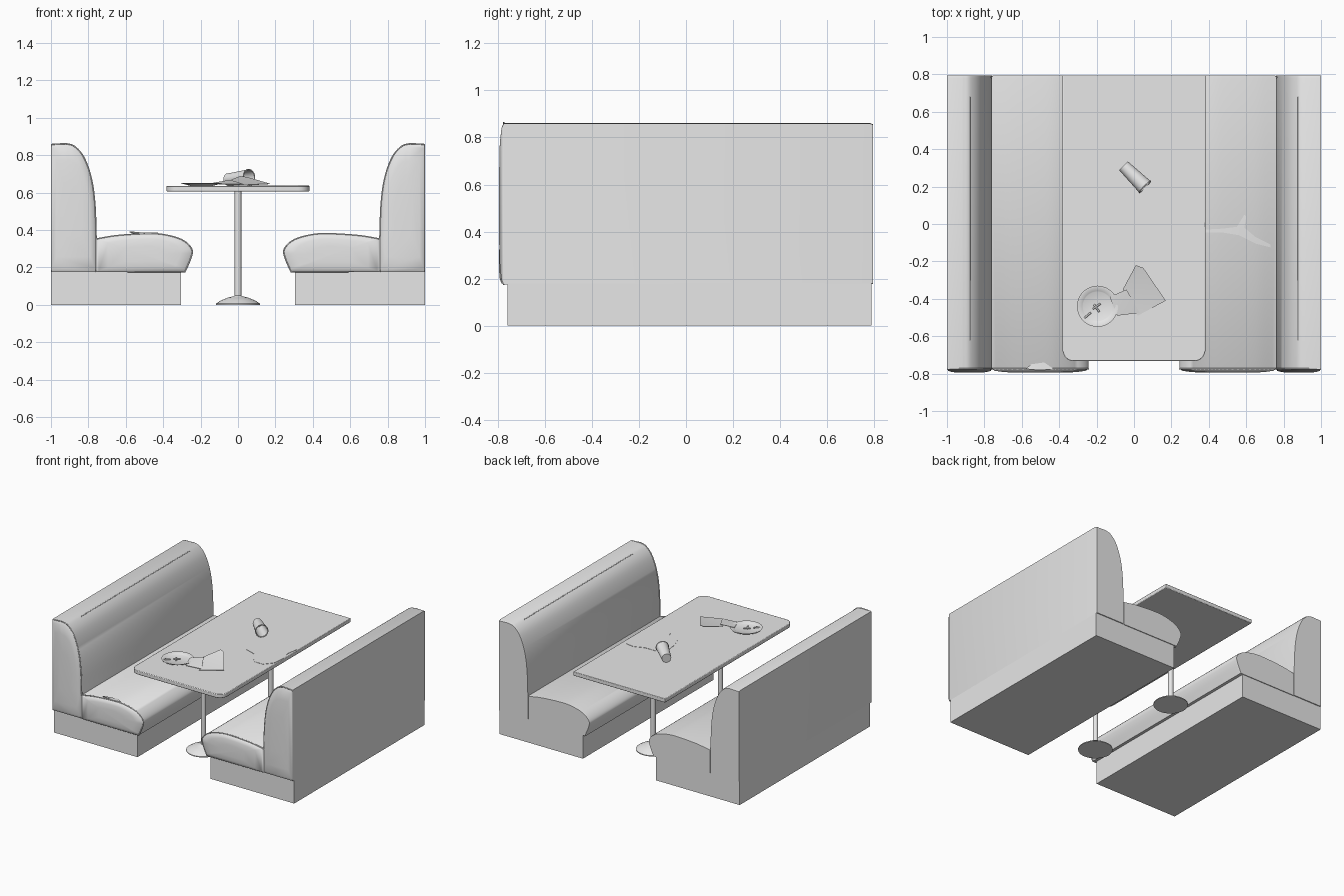
import bpy, bmesh, math
from mathutils import Vector, Matrix

if "Cube" in bpy.data.objects:
    bpy.data.objects.remove(bpy.data.objects["Cube"], do_unlink=True)

grey = bpy.data.materials.new("plain grey")
grey.use_nodes = True
COLOUR = (0.8, 0.8, 0.8, 1)
grey.diffuse_color = COLOUR
grey.node_tree.nodes["Principled BSDF"].inputs["Base Color"].default_value = COLOUR

FRONT, BACK, TOP = -0.775, 0.795, 0.636


def finish(bm, name, angle=35):
    bmesh.ops.recalc_face_normals(bm, faces=bm.faces)
    me = bpy.data.meshes.new(name)
    bm.to_mesh(me)
    bm.free()
    me.materials.append(grey)
    me.shade_smooth()
    me.set_sharp_from_angle(angle=math.radians(angle))
    ob = bpy.data.objects.new(name, me)
    bpy.context.collection.objects.link(ob)
    return ob


def box(name, x0, x1, y0, y1, z0, z1):
    bm = bmesh.new()
    size = Matrix.Diagonal((x1 - x0, y1 - y0, z1 - z0, 1))
    middle = Vector((x0 + x1, y0 + y1, z0 + z1)) / 2
    bmesh.ops.create_cube(bm, size=1, matrix=Matrix.Translation(middle) @ size)
    return finish(bm, name)


def spline(points, steps=5):
    """Smooth path through 2D points."""
    p = [Vector(q) for q in points]
    p = [2 * p[0] - p[1]] + p + [2 * p[-1] - p[-2]]
    out = []
    for a, b, c, d in zip(p, p[1:], p[2:], p[3:]):
        for i in range(steps):
            t = i / steps
            out.append(0.5 * (2 * b + (c - a) * t + (2 * a - 5 * b + 4 * c - d) * t * t
                              + (3 * b - a - 3 * c + d) * t ** 3))
    return out + [p[-2]]


def skin(bm, rings):
    for a, b in zip(rings, rings[1:]):
        for i in range(len(a)):
            j = (i + 1) % len(a)
            bm.faces.new((a[i], a[j], b[j], b[i]))


def cushion(name, outline, centre, side):
    """Extrude a side outline along y, with a padded front end."""
    bm = bmesh.new()
    c = Vector(centre)
    rings = []
    for y, s in ((BACK, .985), (.78, 1), (FRONT, 1), (-.785, .94), (-.792, .75), (-.795, .4)):
        pts = [c + (p - c) * s for p in outline]
        rings.append([bm.verts.new((p.x * side, y, p.y)) for p in pts])
    skin(bm, rings)
    bm.faces.new(rings[0])
    bm.faces.new(rings[-1])
    return finish(bm, name, 40)


def piping(name, points, radius=0.004):
    cu = bpy.data.curves.new(name, "CURVE")
    cu.dimensions = "3D"
    cu.bevel_depth, cu.bevel_resolution = radius, 1
    sp = cu.splines.new("POLY")
    sp.points.add(len(points) - 1)
    for q, p in zip(sp.points, points):
        q.co = (*p, 1)
    cu.materials.append(grey)
    ob = bpy.data.objects.new(name, cu)
    bpy.context.collection.objects.link(ob)


def lathe(name, profile, matrix, sides=32):
    bm = bmesh.new()
    rings = [[bm.verts.new((r * math.cos(a), r * math.sin(a), z))
              for a in (math.tau * i / sides for i in range(sides))] for r, z in profile]
    skin(bm, rings)
    bm.faces.new(rings[0])
    bm.faces.new(rings[-1])
    bm.transform(matrix)
    return finish(bm, name)


def sheet(name, points, thick=0.003):
    """Thin plate through 3D points."""
    bm = bmesh.new()
    low = [bm.verts.new(p) for p in points]
    high = [bm.verts.new(Vector(p) + Vector((0, 0, thick))) for p in points]
    skin(bm, [low, high])
    caps = [bm.faces.new(low), bm.faces.new(high)]
    bmesh.ops.triangulate(bm, faces=caps)
    return finish(bm, name)


# Booth benches
back_arc = spline([(.92, .862), (.875, .848), (.825, .79), (.785, .68), (.765, .54), (.758, .35)])
seat_arc = spline([(.76, .352), (.65, .37), (.5, .38), (.4, .376), (.3, .348), (.248, .3),
                   (.25, .255), (.283, .176)])
back_outline = [Vector((1, .175)), Vector((1, .86))] + back_arc + [Vector((.758, .175))]
seat_outline = [Vector((.76, .175))] + seat_arc

for side, word in ((-1, "right"), (1, "left")):
    def at(p, y=FRONT):
        return (p[0] * side, y, p[1])
    x0, x1 = sorted((side * .305, side))
    box(f"{word}_bench_base", x0, x1, -.76, .79, 0, .178)
    cushion(f"{word}_backrest", back_outline, (.885, .5), side)
    cushion(f"{word}_seat", seat_outline, (.5, .27), side)
    piping(f"{word}_backrest_piping", [at((.995, .858))] + [at(p) for p in back_arc] + [at((.758, .175))])
    piping(f"{word}_seat_piping", [at(p) for p in seat_arc] + [at((.76, .178))])
    piping(f"{word}_top_seam", [at((.878, .848), -.62), at((.878, .848), .68)], .003)

# Torn edge on one seat
sheet("seat_tear", [(-.58, -.775, .387), (-.5, -.782, .38), (-.43, -.775, .382),
                    (-.48, -.74, .378), (-.55, -.75, .378)], .006)

# Table top with rounded front corners
bm = bmesh.new()
r, half, front = .06, .382, -.733
plan = [(half, BACK), (-half, BACK)]
for cx, start in ((-half + r, math.pi), (half - r, 1.5 * math.pi)):
    for i in range(7):
        a = start + i * math.pi / 12
        plan.append((cx + r * math.cos(a), front + r + r * math.sin(a)))
rings = [[bm.verts.new((x, y, z)) for x, y in plan] for z in (.606, TOP)]
skin(bm, rings)
for ring in rings:
    bm.faces.new(ring)
top = finish(bm, "table_top")
bev = top.modifiers.new("soft edge", "BEVEL")
bev.width, bev.segments = .004, 2

# Table pedestals
for word, y in (("front", -.41), ("rear", .39)):
    lathe(f"{word}_pedestal", [(.118, 0), (.118, .006), (.09, .024), (.055, .038), (.022, .046),
                               (.018, .05), (.018, .61)], Matrix.Translation((0, y, 0)))

# Plate with leftover scraps
lathe("plate", [(.06, 0), (.108, .013), (.11, .016), (.1, .016), (.082, .008), (.078, .006)],
      Matrix.Translation((-.195, -.44, TOP)))
for i, (x, y, a) in enumerate(((-.2, -.44, .6), (-.2, -.45, 2.2), (-.25, -.49, .7))):
    dx, dy = .025 * math.cos(a), .025 * math.sin(a)
    piping(f"food_scrap_{i}", [(x - dx, y - dy, TOP + .011), (x + dx, y + dy, TOP + .011)], .005)

# Crumpled napkin in two folds
sheet("napkin_large_fold", [(.01, -.22, .685), (.05, -.235, .68), (.17, -.41, .645),
                            (.02, -.49, .637), (-.06, -.35, .655)])
sheet("napkin_small_fold", [(-.13, -.39, .65), (-.04, -.35, .665), (.03, -.475, .642), (-.09, -.49, .642)])

# Tipped-over cup
narrow, wide = Vector((-.055, .31, TOP + .033)), Vector((.06, .197, TOP + .045))
axis = wide - narrow
length = axis.length
place = Matrix.Translation(narrow) @ axis.to_track_quat("Z", "Y").to_matrix().to_4x4()
lathe("tipped_cup", [(.033, 0), (.043, length - .006), (.046, length - .004), (.046, length),
                     (.04, length), (.03, .006)], place, 24)

# Spilled drink on the table
spill = [(.05, .17), (.11, .2), (.2, .2), (.28, .23), (.34, .22), (.375, .17), (.36, .08), (.38, 0),
         (.37, -.1), (.32, -.16), (.25, -.16), (.2, -.11), (.18, -.06), (.09, -.03), (.06, .05)]
sheet("table_spill", [(x, y, TOP - .001) for x, y in spill], .003)


# Spilled drink on the seat, following the cushion
def seat_height(x):
    return min(seat_arc[:25], key=lambda p: abs(p.x - x)).y


run = [(.38, -.03), (.47, -.025), (.55, -.015), (.59, .05), (.6, .04), (.59, -.02), (.65, -.07),
       (.73, -.11), (.73, -.125), (.65, -.105), (.56, -.06), (.47, -.045), (.38, -.045)]
sheet("seat_spill", [(x, y, seat_height(x) - .001) for x, y in run], .004)
